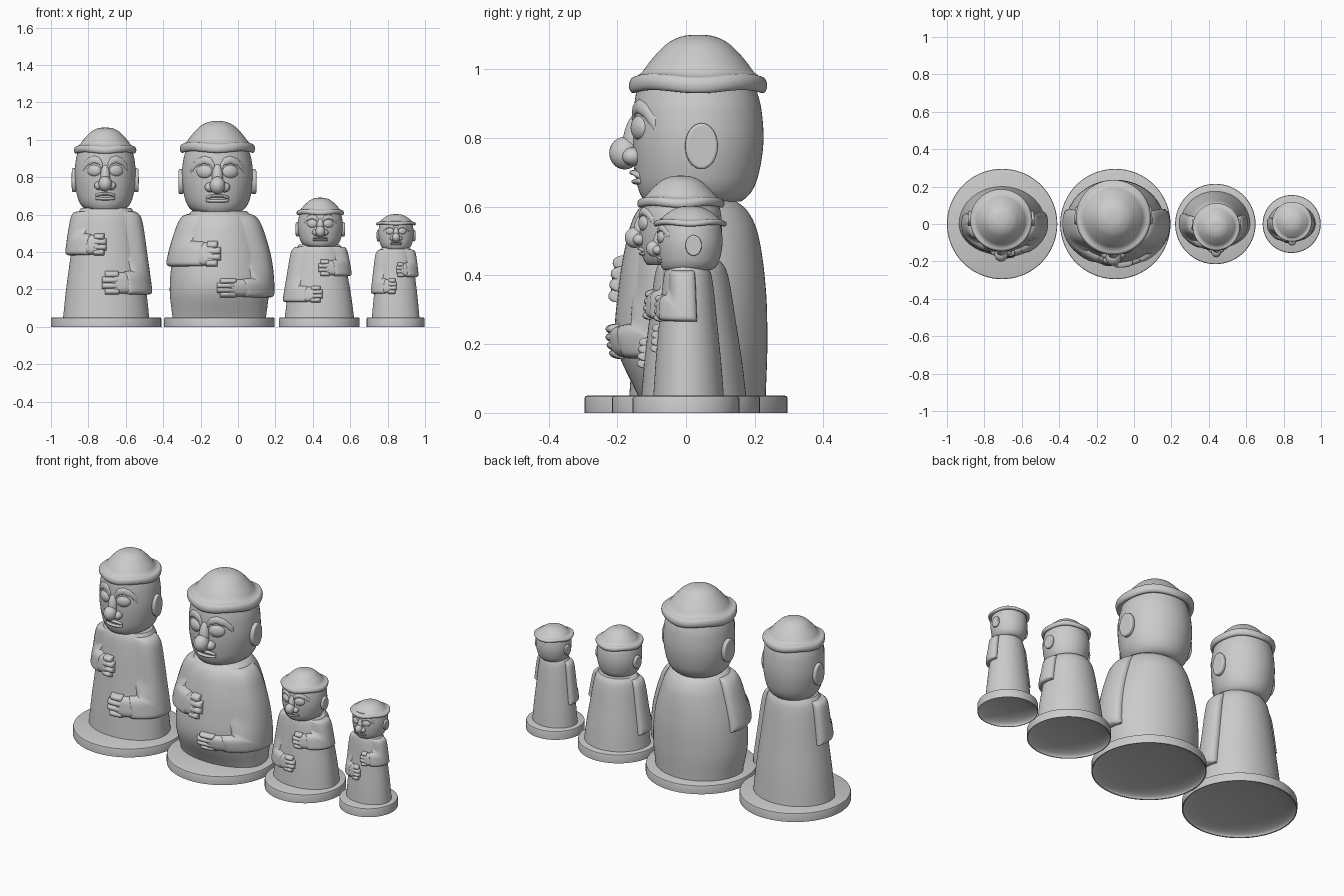
import bpy
from math import sin, cos, pi, radians
from mathutils import Vector

if "Cube" in bpy.data.objects:
    bpy.data.objects.remove(bpy.data.objects["Cube"])

stone = bpy.data.materials.new("grey_stone")
stone.use_nodes = True
stone.diffuse_color = (0.6, 0.6, 0.6, 1)
stone.node_tree.nodes["Principled BSDF"].inputs["Base Color"].default_value = (0.6, 0.6, 0.6, 1)


def finish(ob, name, angle=40):
    ob.name = name
    ob.data.materials.append(stone)
    bpy.ops.object.select_all(action='DESELECT')
    ob.select_set(True)
    bpy.context.view_layer.objects.active = ob
    bpy.ops.object.shade_smooth_by_angle(angle=radians(angle))
    return ob


def skin(name, rows, loop=True, angle=50):
    """Mesh joining rows of points; looped rows also get end caps."""
    n = len(rows[0])
    faces = []
    for i in range(len(rows) - 1):
        for j in range(n if loop else n - 1):
            k = (j + 1) % n
            faces.append((i * n + j, i * n + k, i * n + n + k, i * n + n + j))
    if loop:
        faces.append(tuple(reversed(range(n))))
        faces.append(tuple(range((len(rows) - 1) * n, len(rows) * n)))
    me = bpy.data.meshes.new(name)
    me.from_pydata([p for r in rows for p in r], [], faces)
    ob = bpy.data.objects.new(name, me)
    bpy.context.collection.objects.link(ob)
    return finish(ob, name, angle)


def ring(cx, r, z, cy=0):
    return [(cx + r * sin(2 * pi * j / 72), cy - r * cos(2 * pi * j / 72), z) for j in range(72)]


def smooth_at(ts, vs, t):
    """Smooth curve through the given values."""
    t = min(max(t, ts[0]), ts[-1])
    i = max(k for k in range(len(ts) - 1) if ts[k] <= t)

    def slope(k):
        a, b = max(k - 1, 0), min(k + 1, len(ts) - 1)
        return (vs[b] - vs[a]) / (ts[b] - ts[a])
    h = ts[i + 1] - ts[i]
    s = (t - ts[i]) / h
    return ((1 + 2 * s) * (1 - s) ** 2 * vs[i] + s * (1 - s) ** 2 * h * slope(i)
            + s * s * (3 - 2 * s) * vs[i + 1] + s * s * (s - 1) * h * slope(i + 1))


def strip(name, surf, path, thick, steps=12, edges=(2, 2), end=2, blend=0):
    """Raised band on a surface; path stations are (angle, z, angle, z).
    Up to the blend share of its length, its first edge melts into the surface."""
    rows, segs = [], len(path) - 1
    for i in range(steps * segs + 1):
        u = (1 - cos(pi * i / (steps * segs))) / 2
        k = min(int(u * segs), segs - 1)
        s = u * segs - k
        a1, z1, a2, z2 = (p + (q - p) * s for p, q in zip(path[k], path[k + 1]))
        lift = max(0, 1 - abs(2 * u - 1) ** end) ** 0.5
        melt = min(1, max(0, (blend - u) * 6))
        row = []
        for j in range(17):
            v = (1 - cos(pi * j / 16)) / 2
            bulge = max(0, 1 - abs(2 * v - 1) ** edges[j > 8]) ** 0.5
            if j < 8:
                ramp = 4 * v * v * (3 - 4 * v)
                bulge += (ramp - bulge) * melt
            t = thick * (1.1 * lift * bulge - 0.1)
            row.append(surf(a1 + (a2 - a1) * v, z1 + (z2 - z1) * v, t))
        rows.append(row)
    return skin(name, rows, loop=False, angle=60)


def ball(name, loc, size):
    bpy.ops.mesh.primitive_uv_sphere_add(segments=24, ring_count=14, location=loc)
    ob = bpy.context.object
    ob.scale = size
    return finish(ob, name)


def disc(name, loc, size, rot, bevel):
    bpy.ops.mesh.primitive_cylinder_add(vertices=64, radius=1, depth=2, location=loc, rotation=rot)
    ob = bpy.context.object
    ob.scale = size
    bpy.ops.object.transform_apply(location=False, rotation=False, scale=True)
    m = ob.modifiers.new("soft_rim", 'BEVEL')
    m.width, m.segments = bevel, 3
    return finish(ob, name)


LEVELS = (0, .26, .55, .83, .95, 1)
STRAIGHT = (1, .93, .83, .73, .66, .58)
ROUND_SIDE = (1, 1.06, 1.0, .82, .69, .58)
ROUND_FRONT = (1, 1.45, 1.4, 1.2, 1, .75)
ROUND_BACK = (1, 1.02, 1, .9, .76, .6)
HEAD_T = (0, .06, .2, .5, .8, 1)
HEAD_R = (.66, .79, .91, 1, .97, .88)
# hat profile: radius share, height share (brim underside to crown)
HAT = ((.8, .1), (.93, 0), (1.0, .04), (1.02, .16), (.98, .27), (.9, .3), (.82, .36),
       (.73, .5), (.6, .68), (.45, .85), (.27, .96), (.12, .995), (.01, 1))


def statue(tag, cx, base_r, neck, wide, front, back, head, hat, arms, belly=False):
    z0 = 0.05

    # round foot plate, hollowed underneath
    rows = [ring(cx, base_r * .98 * sin(a), .001 + .042 * cos(a))
            for a in (pi / 2 * (i + .2) / 12.2 for i in range(13))]
    rows += [ring(cx, base_r, 0), ring(cx, base_r, z0 - .007),
             ring(cx, base_r - .002, z0 - .002), ring(cx, base_r - .007, z0)]
    skin(tag + "_base", rows, angle=40)

    # robe body
    shapes = (ROUND_SIDE, ROUND_FRONT, ROUND_BACK) if belly else (STRAIGHT,) * 3

    def body(a, z, t=0):
        f = (z - z0) / (neck - z0)
        w, fr, bk = (s * smooth_at(LEVELS, v, f) for s, v in zip((wide, front, back), shapes))
        d = fr if cos(a) > 0 else bk
        return Vector((cx + (w + t) * sin(a), -(d + t) * cos(a), z))

    rows = [[body(2 * pi * j / 72, z0 + (neck - z0) * i / 40) for j in range(72)] for i in range(41)]
    skin(tag + "_body", rows)

    # sleeves, palms and fingers
    for side, lo, hi, wrist, tip, thick in arms:
        def r(d):
            return radians(d) * side
        nm = tag + ("_left" if side > 0 else "_right")
        h = hi - lo
        top = neck - 0.03 * (neck - z0)
        strip(nm + "_sleeve", body, [(r(30), top, r(110), top),
                                     (r(40), hi, r(110), lo),
                                     (r(wrist), hi - .04 * h, r(wrist), lo + .03 * h)],
              thick, 22, (4, 8), 24, .52)
        knuckle = wrist * .55 + tip * .45
        strip(nm + "_palm", body, [(r(wrist + 12), hi - .06 * h, r(wrist + 12), lo + .06 * h),
                                   (r(knuckle - 7), hi - .08 * h, r(knuckle - 7), lo + .06 * h)],
              thick * .85, 14, (4, 4), 6)
        for k in range(4):
            fz = lo + h * (.01 + .23 * k)
            shy = 4 if k in (0, 3) else 0
            strip(nm + "_finger", body, [(r(knuckle + 6), fz + .29 * h, r(knuckle + 6), fz),
                                         (r(tip + shy), fz + .29 * h, r(tip + shy), fz)],
                  thick * .95, 14, (2.4, 2.4), 6)

    # head, fuller towards the face
    hz, ht, hr, hx, hy = head
    tall = ht - hz

    def skull(a, z, t=0):
        share = smooth_at(HEAD_T, HEAD_R, (z - hz) / tall)
        rad = hr * (share + (1 - share) * .45 * max(0, cos(a)) ** 2) + t
        return Vector((hx + rad * sin(a), hy - rad * cos(a), z))

    rows = [[skull(2 * pi * j / 64, hz + tall * i / 30) for j in range(64)] for i in range(31)]
    skin(tag + "_head", rows)

    def at(f):
        return hz + f * tall

    # eyes, brows, nostrils and ears
    for s, nm in ((1, "_left"), (-1, "_right")):
        p = skull(radians(22) * s, at(.64), -hr * .04)
        eye = ball(tag + nm + "_eye", p, (hr * .24, hr * .12, hr * .19))
        eye.rotation_euler.z = radians(22) * s
        strip(tag + nm + "_brow", skull, [(radians(d) * s, at(b + .12), radians(d) * s, at(b)) for d, b in
                                          ((5, .65), (11, .74), (22, .77), (35, .73), (49, .61))],
              hr * .05, 6)
        ball(tag + nm + "_nostril", (hx + s * hr * .2, hy - hr * 1.0, at(.39)), (hr * .16, hr * .16, hr * .14))
        disc(tag + nm + "_ear", (hx + s * hr * 1.02, hy + .01, at(.48)),
             (tall * .2, hr * .25, hr * .07), (0, pi / 2, s * radians(3)), hr * .04)

    # nose
    ball(tag + "_nose_tip", (hx, hy - hr * 1.12, at(.42)), (hr * .22, hr * .24, hr * .25))
    bridge = ball(tag + "_nose_bridge", (hx, hy - hr * .98, at(.54)), (hr * .16, hr * .17, hr * .42))
    bridge.rotation_euler.x = radians(-10)

    # lips
    for nm, bow, z, tk in (("_upper_lip", .02, .205, .09), ("_lower_lip", -.02, .165, .08)):
        strip(tag + nm, skull, [(radians(d), at(z + b + .05), radians(d), at(z + b)) for d, b in
                                ((-20, -.01), (-9, bow), (9, bow), (20, -.01))], hr * tk, 8)

    # hat with a gently waved brim
    low, high, rad = hat
    rows = []
    for i in range(49):
        q = i / 4
        rr = smooth_at(range(13), [p[0] for p in HAT], q) * rad
        zz = low + (high - low) * smooth_at(range(13), [p[1] for p in HAT], q)
        wave = rad * .03 * max(0, min(1, (rr / rad - .75) * 4))
        rows.append([(x, y, z - wave * cos(8 * pi * j / 72))
                     for j, (x, y, z) in enumerate(ring(hx, rr, zz, hy))])
    skin(tag + "_hat", rows)


# arms: side, low z, high z, wrist angle, fingertip angle, thickness
statue("tall", -.705, .295, .635, .23, .165, .2, (.63, .95, .163, -.71, .02), (.93, 1.065, .163),
       [(-1, .38, .50, 27, -1, .032), (1, .17, .30, 28, -6, .032)])
statue("stout", -.1, .295, .62, .25, .14, .232, (.615, .95, .19, -.11, .035), (.935, 1.1, .197),
       [(-1, .32, .46, 20, -2, .03), (1, .155, .26, 28, -3, .03)], True)
statue("small", .435, .215, .44, .185, .13, .175, (.43, .62, .12, .44, -.015), (.6, .69, .124),
       [(1, .27, .36, 28, -2, .023), (-1, .13, .22, 22, -6, .023)])
statue("tiny", .843, .155, .425, .127, .095, .11, (.415, .565, .094, .845, .012), (.545, .602, .104),
       [(1, .265, .345, 30, 2, .02), (-1, .175, .26, 28, -3, .02)])
